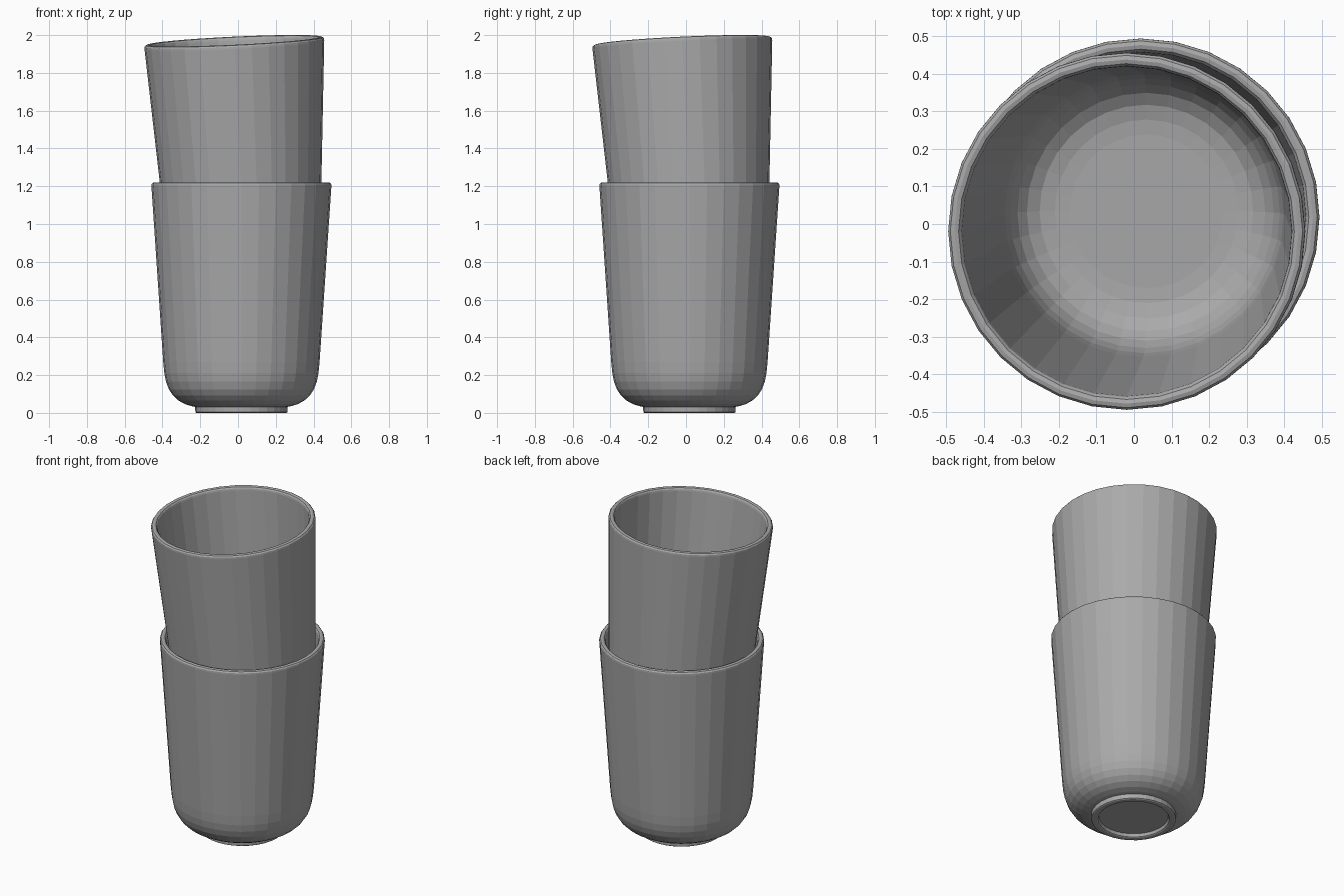
import bpy, bmesh, math
from mathutils import Vector

if "Cube" in bpy.data.objects:
    bpy.data.objects.remove(bpy.data.objects["Cube"])

SIDES = 32

grey = bpy.data.materials.new("plain grey")
grey.diffuse_color = (0.4, 0.4, 0.4, 1)
grey.use_nodes = True
grey.node_tree.nodes["Principled BSDF"].inputs["Base Color"].default_value = grey.diffuse_color

# Closed half profile (radius, height): foot underside, outer wall, rim, inner wall, floor
PROFILE = [
    (0, 0.022), (0.200, 0.022), (0.206, 0.004), (0.212, 0), (0.238, 0), (0.244, 0.004),
    (0.245, 0.032), (0.265, 0.036), (0.300, 0.047), (0.334, 0.066), (0.362, 0.092),
    (0.384, 0.125), (0.399, 0.165), (0.408, 0.21), (0.414, 0.27),
    (0.4765, 1.200), (0.476, 1.210), (0.470, 1.218), (0.459, 1.221), (0.448, 1.218),
    (0.442, 1.210), (0.440, 1.200),
    (0.379, 0.27), (0.372, 0.21), (0.360, 0.168), (0.342, 0.132), (0.318, 0.104),
    (0.285, 0.083), (0.245, 0.073), (0.205, 0.070), (0, 0.070),
]


def make_cup(name, base, axis):
    """Revolve the profile and stand it on base, leaning along axis."""
    bm = bmesh.new()
    rings = []
    for r, z in PROFILE:
        if r == 0:
            rings.append([bm.verts.new((0, 0, z))] * SIDES)
        else:
            rings.append([bm.verts.new((r * math.cos(math.tau * i / SIDES),
                                        r * math.sin(math.tau * i / SIDES), z))
                          for i in range(SIDES)])
    for lower, upper in zip(rings, rings[1:]):
        for i in range(SIDES):
            j = (i + 1) % SIDES
            corners = [lower[i], lower[j], upper[j], upper[i]]
            bm.faces.new(list(dict.fromkeys(corners)))
    bmesh.ops.recalc_face_normals(bm, faces=bm.faces)
    mesh = bpy.data.meshes.new(name)
    bm.to_mesh(mesh)
    bm.free()
    mesh.materials.append(grey)
    cup = bpy.data.objects.new(name, mesh)
    bpy.context.collection.objects.link(cup)
    cup.rotation_mode = 'QUATERNION'
    cup.rotation_quaternion = Vector((0, 0, 1)).rotation_difference(Vector(axis))
    cup.location = base


# Upright cup, and a second one leaning inside it
make_cup("lower_cup", (0.018, 0.018, 0), (0, 0, 1))
make_cup("upper_cup", (0.037, 0.037, 0.752), (-0.047, -0.047, 1))
